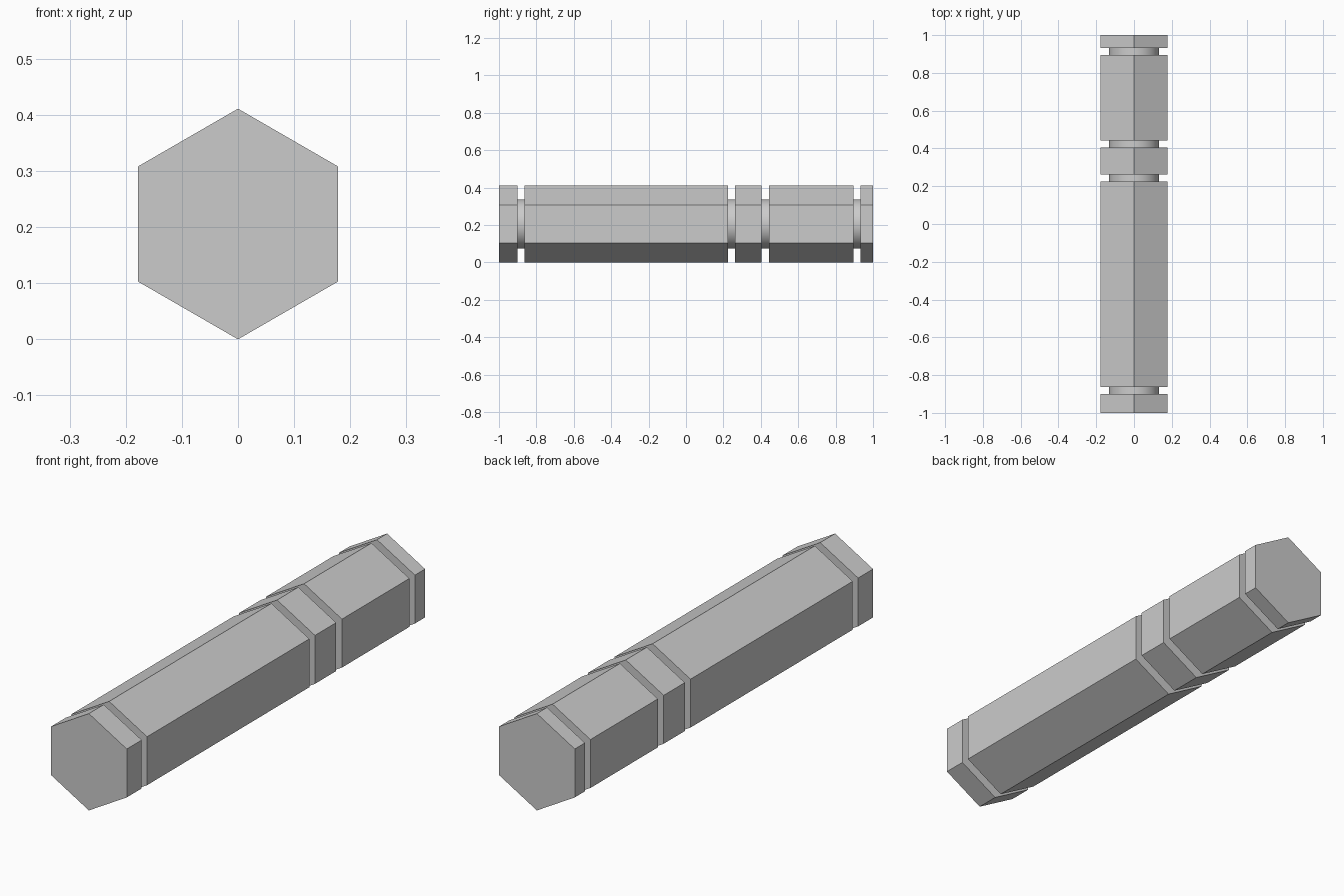
import bpy, bmesh
from math import sin, cos, tau

if "Cube" in bpy.data.objects:
    bpy.data.objects.remove(bpy.data.objects["Cube"])

RADIUS = 0.2055        # hexagon corner radius, also the axis height
CORE = 0.132           # radius at the bottom of the grooves
GROOVES = [(-0.90, -0.864), (0.224, 0.262), (0.404, 0.443), (0.895, 0.932)]


def prism(name, sides, radius, y0, y1, caps=True, smooth=False):
    """Regular prism along y with one corner pointing straight up."""
    bm = bmesh.new()
    rings = []
    for y in (y0, y1):
        rings.append([bm.verts.new((radius * sin(tau * i / sides), y,
                                    RADIUS + radius * cos(tau * i / sides)))
                      for i in range(sides)])
    a, b = rings
    for i in range(sides):
        j = (i + 1) % sides
        face = bm.faces.new((a[i], b[i], b[j], a[j]))
        face.smooth = smooth
    if caps:
        bm.faces.new(a)
        bm.faces.new(b[::-1])
    # outward normals, measured from the bar axis
    for f in bm.faces:
        f.normal_update()
        c = f.calc_center_median()
        c.y -= (y0 + y1) / 2
        c.z -= RADIUS
        if f.normal.dot(c) < 0:
            f.normal_flip()
    mesh = bpy.data.meshes.new(name)
    bm.to_mesh(mesh)
    bm.free()
    obj = bpy.data.objects.new(name, mesh)
    bpy.context.collection.objects.link(obj)
    return obj


# Hexagonal bar segments between the grooves
edges = [-1.0] + [y for groove in GROOVES for y in groove] + [1.0]
for n, (y0, y1) in enumerate(zip(edges[::2], edges[1::2]), 1):
    prism(f"hex_segment_{n}", 6, RADIUS, y0, y1)

# Round necks at the bottom of each groove
for n, (y0, y1) in enumerate(GROOVES, 1):
    prism(f"round_neck_{n}", 64, CORE, y0, y1, caps=False, smooth=True)
